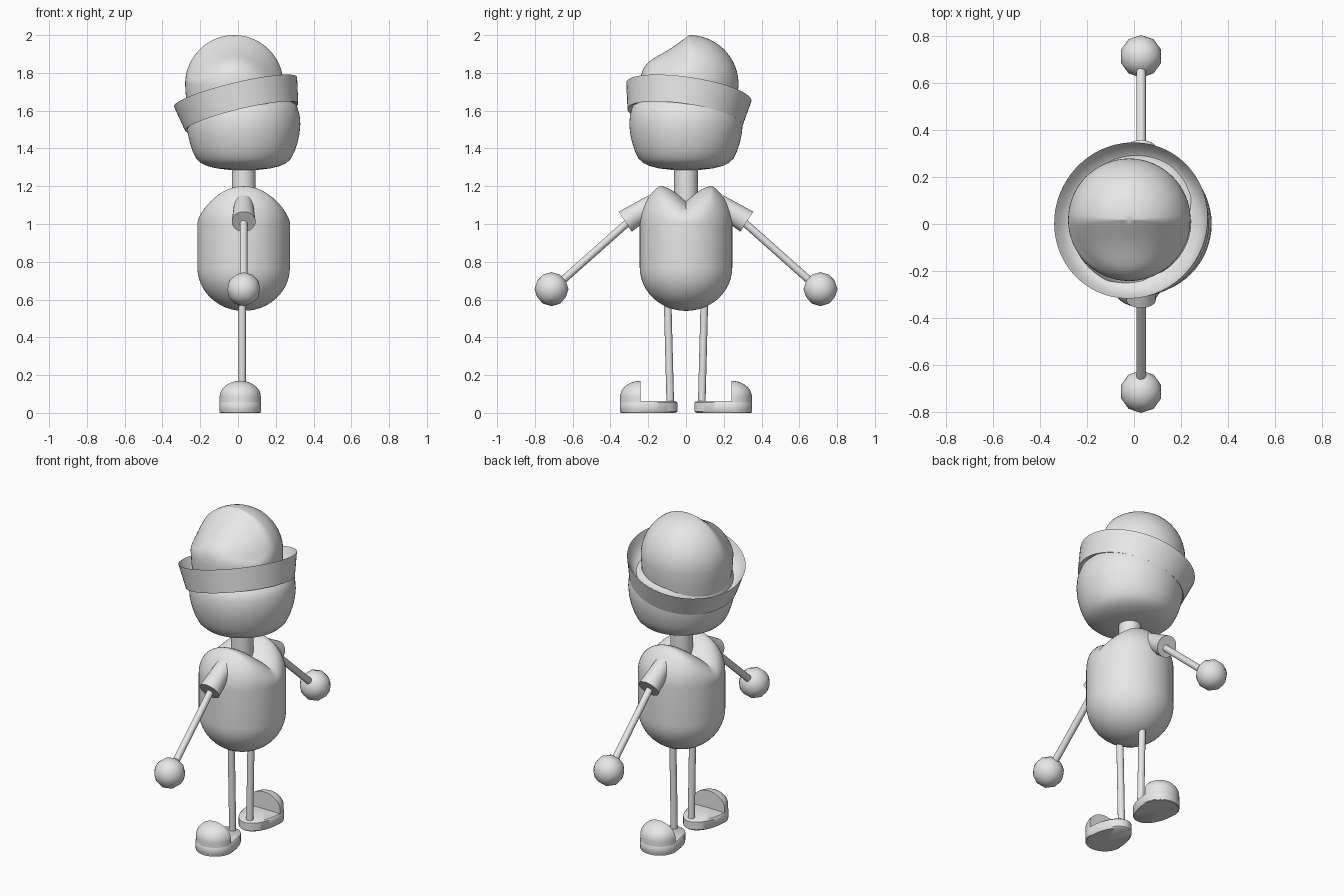
import bpy, bmesh
from math import sin, cos, pi, sqrt, radians
from mathutils import Vector, Matrix

if "Cube" in bpy.data.objects:
    bpy.data.objects.remove(bpy.data.objects["Cube"])

GREY = (0.8, 0.8, 0.8, 1)
grey = bpy.data.materials.new("plain_grey")
grey.use_nodes = True
grey.diffuse_color = GREY
grey.node_tree.nodes["Principled BSDF"].inputs["Base Color"].default_value = GREY

CX = 0.03  # body axis


def finish(name, bm):
    bmesh.ops.remove_doubles(bm, verts=bm.verts, dist=1e-5)
    bmesh.ops.recalc_face_normals(bm, faces=bm.faces)
    mesh = bpy.data.meshes.new(name)
    bm.to_mesh(mesh)
    bm.free()
    mesh.materials.append(grey)
    ob = bpy.data.objects.new(name, mesh)
    bpy.context.collection.objects.link(ob)
    bpy.ops.object.select_all(action='DESELECT')
    ob.select_set(True)
    bpy.context.view_layer.objects.active = ob
    bpy.ops.object.shade_smooth_by_angle(angle=radians(42))
    return ob


def lathe(profile, segs=48):
    """Spin a list of (radius, height) points around z."""
    bm = bmesh.new()
    rings = [[bm.verts.new((r * cos(2 * pi * i / segs), r * sin(2 * pi * i / segs), z))
              for i in range(segs)] for r, z in profile]
    for a, b in zip(rings, rings[1:]):
        for i in range(segs):
            j = (i + 1) % segs
            bm.faces.new((a[i], a[j], b[j], b[i]))
    bmesh.ops.remove_doubles(bm, verts=bm.verts, dist=1e-5)
    bmesh.ops.dissolve_degenerate(bm, edges=bm.edges, dist=1e-5)
    return bm


def rod(name, a, b, r1, r2, segs=24):
    """Tapered, capped rod between two points."""
    a, b = Vector(a), Vector(b)
    bm = lathe([(0, 0), (r1, 0), (r2, (b - a).length), (0, (b - a).length)], segs)
    turn = (b - a).to_track_quat('Z', 'Y').to_matrix().to_4x4()
    bm.transform(Matrix.Translation(a) @ turn)
    return finish(name, bm)


def arc(r, h, z, start, end, steps):
    """Elliptical arc as profile points, angles in degrees."""
    angles = [radians(start + (end - start) * i / steps) for i in range(steps + 1)]
    return [(max(0, r * cos(t)), z + h * sin(t)) for t in angles]


# Body: capsule whose top is pinched into a valley along x
R = 0.245
bm = lathe(arc(R, 0.23, 0.77, -90, 0, 12) + arc(R, R, 1.0, 0, 90, 20), 64)
for v in bm.verts:
    if v.co.z > 1.0:
        t = min(1, abs(v.co.y) / 0.14)
        v.co.z = 1.0 + (v.co.z - 1.0) * (0.5 + 0.5 * t)
bm.transform(Matrix.Translation((CX, 0, 0)))
finish("body", bm)

# Neck and head
rod("neck", (CX, 0, 1.05), (CX, 0, 1.34), 0.063, 0.063, 32)
bm = lathe([(0, 1.285), (0.08, 1.287), (0.14, 1.294), (0.19, 1.306), (0.225, 1.322),
            (0.25, 1.345), (0.27, 1.385), (0.285, 1.43), (0.296, 1.48), (0.3, 1.53),
            (0.296, 1.58), (0.28, 1.63), (0.24, 1.66), (0, 1.67)], 64)
bm.transform(Matrix.Translation((CX, 0, 0)))
finish("head", bm)

# Hat brim: tilted upturned ring
bm = lathe([(0.27, -0.125), (0.308, -0.14), (0.335, 0), (0.318, -0.035), (0.298, -0.062),
            (0.275, -0.08), (0.24, -0.09), (0.27, -0.125)], 64)
tilt = Vector((-0.24, 0.15, 1)).to_track_quat('Z', 'Y').to_matrix().to_4x4()
bm.transform(Matrix.Translation((-0.013, 0.015, 1.70)) @ tilt)
finish("hat_brim", bm)

# Hat crown: dome with a soft dent on the front
bm = lathe([(0, -0.17), (0.24, -0.17), (0.255, -0.08)] + arc(0.26, 0.26, 0, 0, 90, 18), 64)
for v in bm.verts:
    if v.co.z > 0 and v.co.y < 0:
        v.co.z -= 0.055 * sin(pi * min(1, -v.co.y / 0.26)) * min(1, v.co.z / 0.1)
bm.transform(Matrix.Translation((-0.02, 0.018, 1.74)))
finish("hat_crown", bm)

# Limbs, once per side
for side, s in (("front", -1), ("back", 1)):
    rod(side + "_sleeve", (CX, s * 0.17, 1.11), (CX, s * 0.322, 1.012), 0.05, 0.063, 32)
    rod(side + "_arm", (CX, s * 0.25, 1.06), (CX, s * 0.70, 0.66), 0.02, 0.02)
    bm = bmesh.new()
    bmesh.ops.create_icosphere(bm, subdivisions=2, radius=0.09)
    bm.transform(Matrix.Translation((CX, s * 0.712, 0.655)))
    finish(side + "_hand", bm)
    rod(side + "_leg", (0.022, s * 0.083, 0.04), (0.022, s * 0.098, 0.62), 0.02, 0.02)

    place = Matrix.Translation((0.012, s * 0.24, 0)) @ Matrix.Diagonal((1, s, 1, 1))
    # Sole: disc stretched towards the heel
    bm = lathe([(0, 0), (0.104, 0), (0.11, 0.008), (0.11, 0.055), (0.104, 0.062), (0, 0.064)])
    for v in bm.verts:
        if v.co.y < 0:
            v.co.y *= 1.77
    bm.transform(place)
    finish(side + "_sole", bm)
    # Toe cap: half dome with a flat cut face
    bm = lathe([(0, 0.002), (0.109, 0.002)] + arc(0.109, 0.085, 0.085, 0, 90, 10))
    cut = bmesh.ops.bisect_plane(bm, geom=bm.verts[:] + bm.edges[:] + bm.faces[:],
                                 plane_co=(0, 0, 0), plane_no=(0, -1, 0), clear_outer=True)
    bmesh.ops.holes_fill(bm, edges=[e for e in bm.edges if e.is_boundary])
    bm.transform(place)
    finish(side + "_toe_cap", bm)
